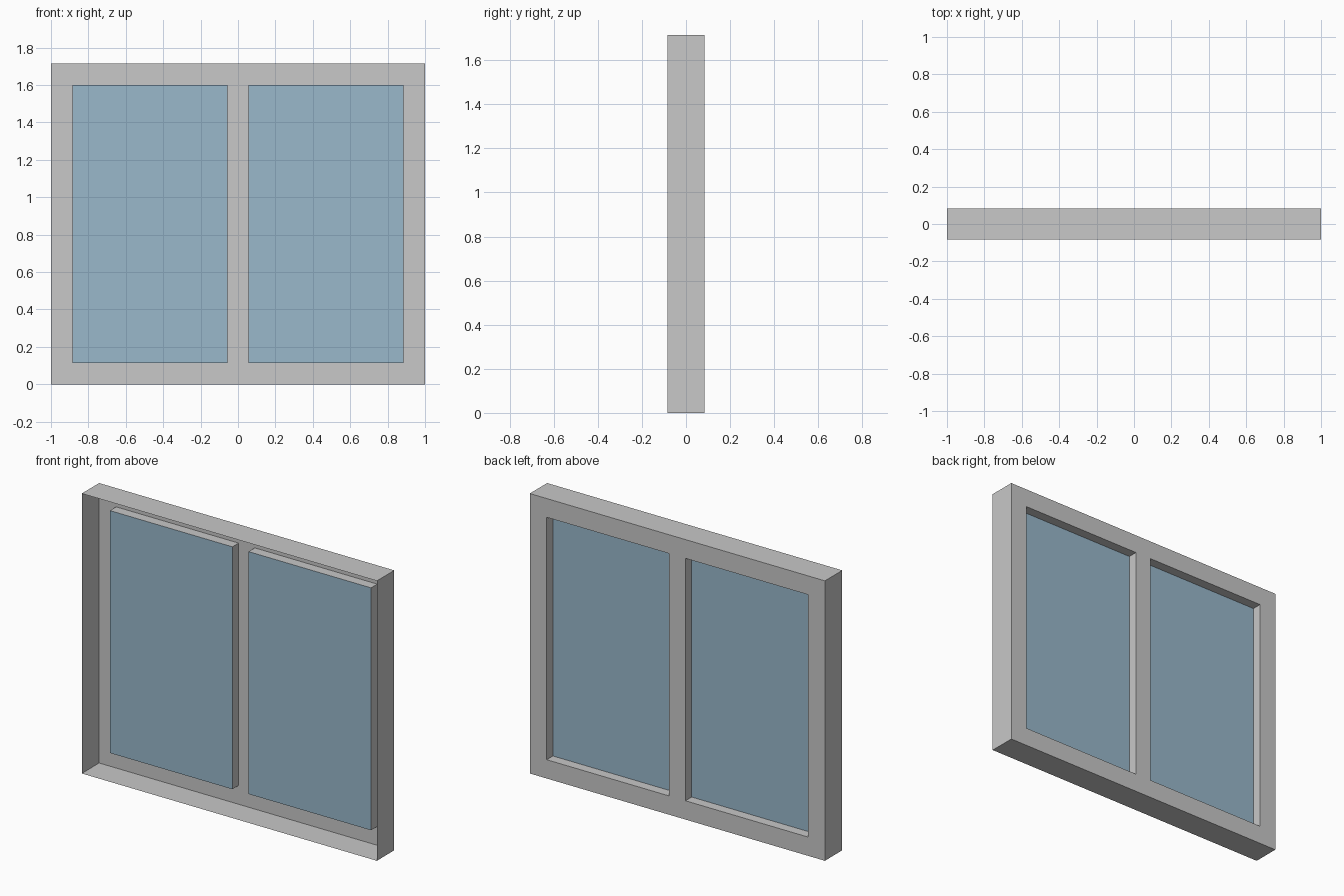
import bpy
import bmesh

if "Cube" in bpy.data.objects:
    bpy.data.objects.remove(bpy.data.objects["Cube"])

HALF_W, HALF_D, HEIGHT = 1.0, 0.084, 1.715
BORDER, HALF_MULLION, RECESS = 0.115, 0.055, 0.06
GLASS_Y = HALF_D - RECESS
LOW, HIGH = BORDER, HEIGHT - BORDER
PANE_X = (HALF_MULLION, HALF_W - BORDER)


def make_material(name, color):
    mat = bpy.data.materials.new(name)
    mat.use_nodes = True
    mat.diffuse_color = color
    mat.node_tree.nodes["Principled BSDF"].inputs["Base Color"].default_value = color
    return mat


def make_object(name, bm, mat):
    mesh = bpy.data.meshes.new(name)
    bm.to_mesh(mesh)
    bm.free()
    mesh.materials.append(mat)
    obj = bpy.data.objects.new(name, mesh)
    bpy.context.collection.objects.link(obj)
    return obj


def grid_faces(bm, xs, zs, y):
    """Upright sheet of rectangular cells facing the back."""
    verts = [[bm.verts.new((x, y, z)) for z in zs] for x in xs]
    return {(i, k): bm.faces.new((verts[i][k], verts[i][k + 1],
                                  verts[i + 1][k + 1], verts[i + 1][k]))
            for i in range(len(xs) - 1) for k in range(len(zs) - 1)}


frame_grey = make_material("frame grey", (0.578, 0.578, 0.578, 1))
glass_blue = make_material("glass blue", (0.319, 0.479, 0.597, 1))

# Frame: back sheet with two openings, open towards the front
bm = bmesh.new()
xs = [-HALF_W, -PANE_X[1], -PANE_X[0], PANE_X[0], PANE_X[1], HALF_W]
cells = grid_faces(bm, xs, [0, LOW, HIGH, HEIGHT], HALF_D)
outer_edges = [e for e in bm.edges if e.is_boundary]
bmesh.ops.delete(bm, geom=[cells[1, 1], cells[3, 1]], context='FACES_ONLY')
opening_edges = [e for e in bm.edges if e.is_boundary and e not in outer_edges]

# Outer walls run to the front, opening reveals stop at the glass
for edges, depth in ((outer_edges, 2 * HALF_D), (opening_edges, RECESS)):
    result = bmesh.ops.extrude_edge_only(bm, edges=edges)
    moved = [g for g in result["geom"] if isinstance(g, bmesh.types.BMVert)]
    bmesh.ops.translate(bm, verts=moved, vec=(0, -depth, 0))
make_object("window_frame", bm, frame_grey)

# Glass panes
for name, side in (("left_glass_pane", 1), ("right_glass_pane", -1)):
    bm = bmesh.new()
    grid_faces(bm, sorted(side * x for x in PANE_X), [LOW, HIGH], GLASS_Y)
    make_object(name, bm, glass_blue)
